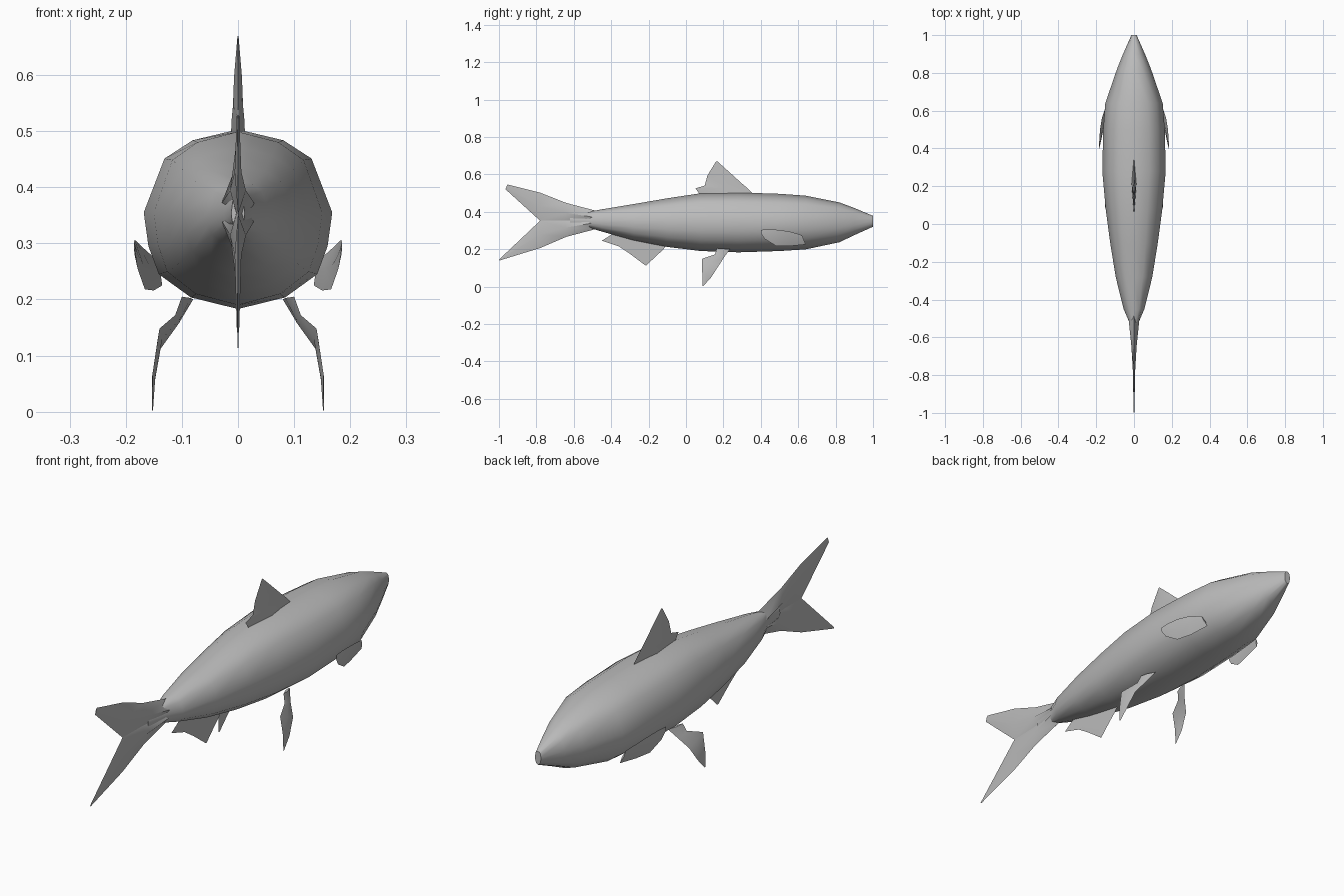
import bpy, bmesh, math
from mathutils import Vector

if "Cube" in bpy.data.objects:
    bpy.data.objects.remove(bpy.data.objects["Cube"], do_unlink=True)

grey = bpy.data.materials.new("fish_grey")
grey.use_nodes = True
colour = (0.5, 0.5, 0.5, 1)
grey.diffuse_color = colour
grey.node_tree.nodes["Principled BSDF"].inputs["Base Color"].default_value = colour


def skin(name, rings, angle):
    """Join closed rings of points into a capped, smooth shaded surface."""
    bm = bmesh.new()
    loops = [[bm.verts.new(p) for p in ring] for ring in rings]
    n = len(loops[0])
    for a, b in zip(loops, loops[1:]):
        for i in range(n):
            j = (i + 1) % n
            bm.faces.new((a[i], a[j], b[j], b[i]))
    bm.faces.new(loops[0])
    bm.faces.new(loops[-1])
    bmesh.ops.recalc_face_normals(bm, faces=bm.faces)
    mesh = bpy.data.meshes.new(name)
    bm.to_mesh(mesh)
    bm.free()
    obj = bpy.data.objects.new(name, mesh)
    bpy.context.collection.objects.link(obj)
    mesh.materials.append(grey)
    bpy.ops.object.select_all(action="DESELECT")
    obj.select_set(True)
    bpy.context.view_layer.objects.active = obj
    bpy.ops.object.shade_smooth_by_angle(angle=math.radians(angle))
    return obj


def blade(name, rows, side=1):
    """Lens-section fin; each row is leading point, trailing point, half thickness."""
    rings = []
    for lead, trail, t in rows:
        a, b = [Vector(p if len(p) == 3 else (0, *p)) for p in (lead, trail)]
        a.x *= side
        b.x *= side
        mid, off = (a + b) / 2, Vector((t, 0, 0))
        rings.append([a, mid + off, b, mid - off])
    return skin(name, rings, 50)


# Body: one cross-section shape scaled along the length
half = [(0, 1), (.48, .87), (.78, .65), (1, 0), (.95, -.35), (.84, -.64), (.5, -.88), (0, -1)]
section = half + [(-x, z) for x, z in half[-2:0:-1]]
# y, half width, top, bottom
stations = [
    (1, .014, .378, .32), (.9, .058, .42, .275), (.82, .09, .45, .237),
    (.64, .152, .486, .199), (.5, .163, .496, .19), (.28, .168, .503, .183),
    (.08, .15, .499, .19), (-.1, .126, .472, .212), (-.28, .097, .441, .247),
    (-.45, .055, .413, .294), (-.52, .025, .4, .316), (-.62, .012, .385, .33),
]
body_rings = []
for y, w, top, bottom in stations:
    mid = .355
    body_rings.append([(x * w, y, mid + z * ((top - mid) if z > 0 else (mid - bottom)))
                       for x, z in section])
skin("body", body_rings, 60)

# Forked tail
blade("tail_upper_lobe", [
    ((-.48, .405), (-.5, .335), .03),
    ((-.64, .447), (-.65, .342), .014),
    ((-.78, .502), (-.78, .352), .006),
    ((-.955, .546), (-.965, .52), .002)])
blade("tail_lower_lobe", [
    ((-.48, .308), (-.5, .375), .03),
    ((-.64, .266), (-.65, .363), .014),
    ((-.78, .206), (-.78, .352), .006),
    ((-.995, .14), (-1, .144), .002)])

# Fins on the centre line
blade("dorsal_fin", [
    ((.37, .485), (.08, .485), .013),
    ((.33, .525), (.05, .525), .011),
    ((.3, .55), (.1, .54), .009),
    ((.245, .6), (.115, .595), .007),
    ((.167, .67), (.16, .668), .001)])
blade("anal_fin", [
    ((-.1, .24), (-.38, .29), .001),
    ((-.11, .212), (-.45, .245), .001),
    ((-.13, .19), (-.36, .215), .001),
    ((-.16, .163), (-.3, .175), .001),
    ((-.212, .113), (-.22, .115), .001)])

# Paired fins
for label, side in (("left", 1), ("right", -1)):
    blade(label + "_pelvic_fin", [
        ((.08, .235, .2), (.1, .165, .205), .006),
        ((.105, .205, .158), (.112, .155, .172), .005),
        ((.138, .175, .112), (.14, .085, .148), .004),
        ((.149, .135, .05), (.152, .087, .07), .003),
        ((.152, .092, .002), (.153, .088, .004), .001)], side)
    blade(label + "_pectoral_fin", [
        ((.135, .64, .225), (.15, .62, .275), .004),
        ((.15, .55, .216), (.17, .56, .293), .005),
        ((.166, .48, .218), (.18, .5, .303), .005),
        ((.179, .42, .255), (.184, .44, .306), .003),
        ((.184, .4, .285), (.185, .4, .303), .001)], side)
